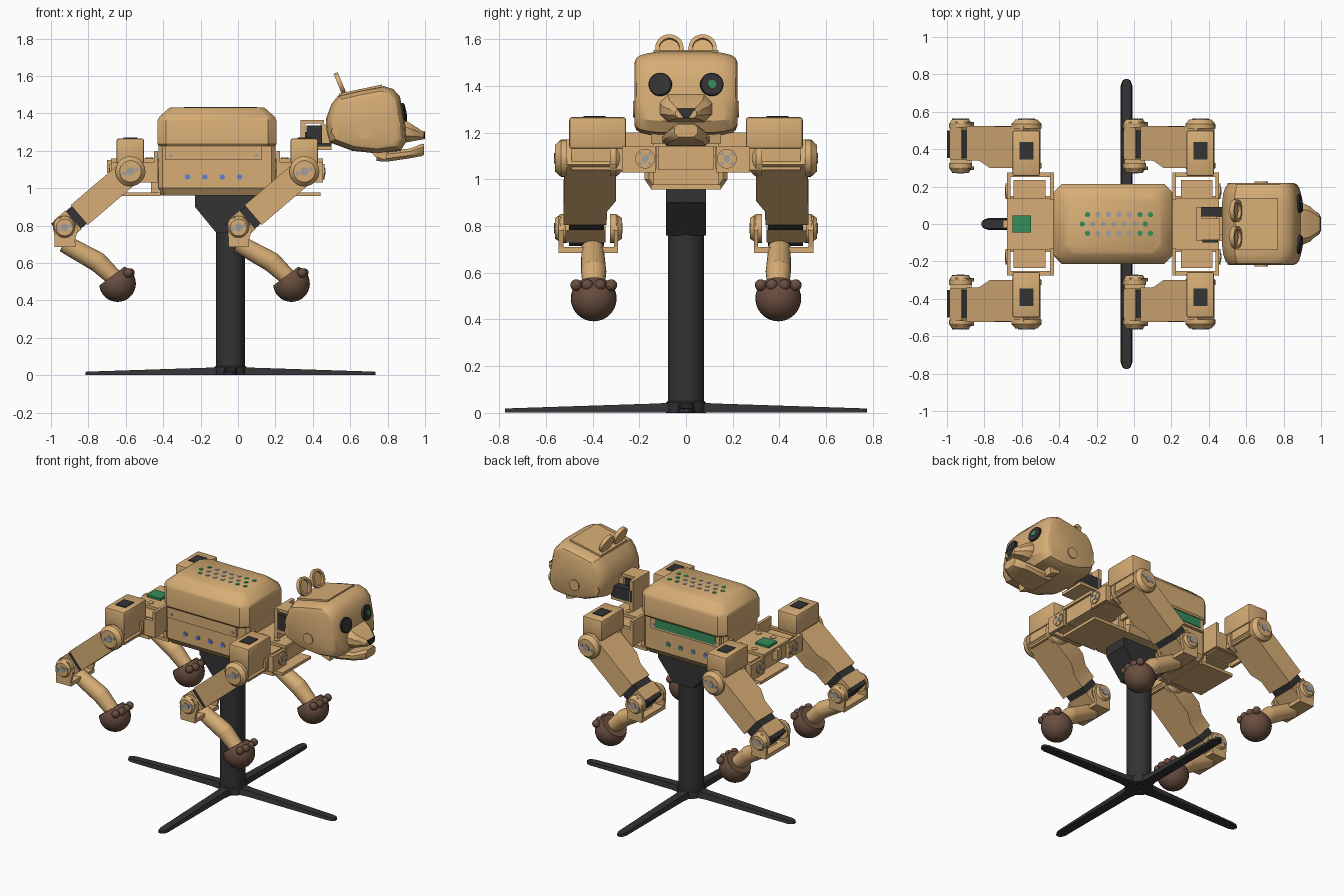
import bpy, bmesh, math
from mathutils import Vector as V, Matrix

cube = bpy.data.objects.get("Cube")
if cube:
    bpy.data.objects.remove(cube, do_unlink=True)


def material(name, r, g, b):
    m = bpy.data.materials.new(name)
    m.use_nodes = True
    m.diffuse_color = (r, g, b, 1)
    m.node_tree.nodes["Principled BSDF"].inputs["Base Color"].default_value = (r, g, b, 1)
    return m


TAN = material("tan plastic", .68, .42, .18)
DARK = material("charcoal", .033, .033, .035)
BROWN = material("brown rubber", .14, .075, .05)
GREEN = material("circuit green", .035, .27, .1)
BLUE = material("light blue", .12, .2, .68)
GREY = material("metal grey", .36, .35, .34)


def finish(name, bm, mat):
    bmesh.ops.recalc_face_normals(bm, faces=bm.faces)
    me = bpy.data.meshes.new(name)
    bm.to_mesh(me)
    bm.free()
    me.materials.append(mat)
    return link(name, me)


def link(name, me):
    ob = bpy.data.objects.new(name, me)
    bpy.context.collection.objects.link(ob)
    return ob


def loft(name, rings, mat, bevel=0):
    bm = bmesh.new()
    loops = [[bm.verts.new(p) for p in ring] for ring in rings]
    n = len(rings[0])
    for a, b in zip(loops, loops[1:]):
        for i in range(n):
            bm.faces.new((a[i], a[(i + 1) % n], b[(i + 1) % n], b[i]))
    bm.faces.new(loops[0])
    bm.faces.new(loops[-1])
    if bevel:
        bmesh.ops.recalc_face_normals(bm, faces=bm.faces)
        bmesh.ops.bevel(bm, geom=bm.edges[:], offset=bevel, segments=2, profile=.5, affect='EDGES')
    return finish(name, bm, mat)


def box(name, x, y, z, mat=TAN, bevel=0):
    return loft(name, [[(x[0], y[0], h), (x[1], y[0], h), (x[1], y[1], h), (x[0], y[1], h)] for h in z],
                mat, bevel)


def prism(name, profile, y, mat=TAN):
    return loft(name, [[(px, d, pz) for px, pz in profile] for d in y], mat)


def lathe(name, origin, axis, profile, mat=TAN, n=28):
    """Round part: profile holds (distance along axis, radius)."""
    q = V(axis).to_track_quat('Z', 'Y')
    angles = [2 * math.pi * i / n for i in range(n)]
    return loft(name, [[V(origin) + q @ V((r * math.cos(a), r * math.sin(a), d)) for a in angles]
                       for d, r in profile], mat)


def ball(name, c, r, mat, cut=None):
    bm = bmesh.new()
    bmesh.ops.create_uvsphere(bm, u_segments=28, v_segments=16, radius=r)
    if cut:
        bmesh.ops.bisect_plane(bm, geom=bm.verts[:] + bm.edges[:] + bm.faces[:], plane_co=V(cut[0]),
                               plane_no=V(cut[1]), clear_outer=True)
        bmesh.ops.holes_fill(bm, edges=[e for e in bm.edges if e.is_boundary])
    bmesh.ops.translate(bm, verts=bm.verts, vec=V(c))
    return finish(name, bm, mat)


def octagon(hu, hv, c):
    return [(hu, c - hv), (hu, hv - c), (hu - c, hv), (c - hu, hv),
            (-hu, hv - c), (-hu, c - hv), (c - hu, -hv), (hu - c, -hv)]


def mirrored(parts, axis, centre=0, label="right"):
    """Copy parts mirrored in x or y, with the faces kept outward."""
    s = Matrix.Scale(-1, 4, V((1, 0, 0)) if axis == 'x' else V((0, 1, 0)))
    shift = V((2 * centre, 0, 0)) if axis == 'x' else V()
    out = []
    for o in parts:
        me = o.data.copy()
        me.transform(Matrix.Translation(shift) @ s)
        me.flip_normals()
        out.append(link(label + "_" + o.name, me))
    return out


# Stand
CX = -.04
lathe("stand_column", (CX, 0, 0), (0, 0, 1), [(.01, .05), (0, .05), (0, .085), (.045, .085), (.05, .078), (.8, .078)], DARK, 36)
for k in range(4):
    turn = Matrix.Translation((CX, 0, 0)) @ Matrix.Rotation(k * math.pi / 2, 4, 'Z')
    arm = [(.04, .045, .045), (.13, .032, .04), (.74, .031, .02), (.765, .022, .019), (.775, .01, .018)]
    loft("stand_arm", [[turn @ V((d, s * w, z)) for s, z in ((-1, .002), (1, .002), (.8, h), (-.8, h))]
                       for d, w, h in arm], DARK)
prism("stand_cradle", [(-.23, .965), (.15, .965), (.15, .9), (.035, .76), (-.115, .76), (-.23, .9)],
      (-.085, .085), DARK)

# Torso and shell
BX = -.112
loft("torso", [[(BX + u, v, z) for u, v in octagon(hx, hy, .02)]
               for z, hx, hy in ((.96, .30, .15), (1.0, .312, .178), (1.21, .312, .178), (1.24, .312, .178))], TAN)
loft("back_shell", [[(BX + u, v, z) for u, v in octagon(hx, hy, .045)]
                    for z, hx, hy in ((1.225, .312, .208), (1.235, .318, .215), (1.36, .318, .215),
                                      (1.38, .31, .207), (1.425, .26, .162), (1.432, .25, .152))], TAN)
for s in (-1, 1):
    box("shell_flap", (-.39, .125), sorted((s * .17, s * .2)), (1.15, 1.23))
    for k in range(4):
        spot = (-.27 + .093 * k, s * .175, 1.06)
        lathe("side_port", spot, (0, s, 0), [(0, .017), (.008, .017)], GREY, 16)
        lathe("side_light", spot, (0, s, 0), [(0, .012), (.01, .012)], GREEN if s > 0 and k > 1 else BLUE, 12)
    for x in (-.36, .1):
        lathe("flap_screw", (x, s * .2, 1.175), (0, s, 0), [(0, .01), (.004, .01)], GREY, 12)
box("circuit_board", (-.36, .09), (.195, .205), (1.165, 1.222), GREEN)
for row in (-1, 0, 1):
    for i in range(7):
        lathe("vent_hole", (-.248 - .028 * (row == 0) + .056 * i, row * .05, 1.43), (0, 0, 1),
              [(0, .014), (.005, .014)], GREEN if i in (0, 5 + (row == 0), 6) else GREY, 14)
for y in (-.11, .11):
    box("chest_light", (.19, .206), (y - .027, y + .027), (.985, 1.02), BLUE)
for y in (-.03, .03):
    lathe("chest_lamp", (.19, y, 1.0), (1, 0, 0), [(0, .018), (.016, .018)], BLUE, 16)

# Shoulder frame, mirrored to the hips
frame = [box("frame_floor", (.19, .44), (-.15, .15), (.957, .977)),
         box("frame_roof", (.19, .455), (-.14, .14), (1.14, 1.16)),
         box("frame_core", (.19, .44), (-.12, .12), (1.04, 1.14)),
         box("frame_web", (.2, .24), (-.14, .14), (.97, 1.1))]
for s in (-1, 1):
    frame += [box("roll_servo", (.25, .42), sorted((s * .125, s * .235)), (1.045, 1.135), DARK if s > 2 else TAN),
              box("bracket_side", (.215, .455), sorted((s * .25, s * .275)), (1.03, 1.14)),
              box("bracket_front", (.435, .455), sorted((s * .13, s * .275)), (1.03, 1.14)),
              box("bracket_rear", (.205, .225), sorted((s * .13, s * .275)), (1.03, 1.2)),
              lathe("roll_horn", (.455, s * .175, 1.088), (1, 0, 0), [(0, .042), (.008, .042)]),
              lathe("horn_hub", (.46, s * .175, 1.088), (1, 0, 0), [(0, .016), (.007, .016)], GREY, 16)]
    for a in range(4):
        t = math.pi * (a / 2 + .25)
        frame.append(lathe("horn_screw", (.46, s * .175 + .03 * math.cos(t), 1.088 + .03 * math.sin(t)),
                           (1, 0, 0), [(0, .008), (.006, .008)], GREY, 10))
    for x in (.25, .36):
        frame.append(lathe("roof_rivet", (x, s * .1, 1.16), (0, 0, 1), [(0, .02), (.004, .02)], TAN, 16))
mirrored(frame, 'x', BX, "hip")
box("rear_sensor", (-.65, -.55), (-.045, .045), (1.15, 1.175), GREEN)
box("tail_stub", (-.7, -.66), (-.022, .022), (1.08, 1.15))

# One leg
S, K = V((.355, 0, 1.09)), V((.003, 0, .79))
U = (K - S).normalized()
N = V((-U.z, 0, U.x))


def limb(name, plan, half, mat):
    return loft(name, [[S + U * t + N * h + V((0, y, 0)) for t, y in plan] for h in (-half, half)], mat)


leg = [box("hip_box", (.28, .428), (.256, .5), (1.13, 1.266), TAN, .012),
       box("hip_core", (.29, .42), (.256, .49), (1.04, 1.14)),
       box("hip_servo_face", (.318, .393), (.345, .438), (1.26, 1.27), DARK),
       limb("thigh", [(-.04, .3), (-.04, .52), (.36, .525), (.36, .34), (.27, .338), (.2, .3)], .07, TAN),
       limb("thigh_servo", [(.3, .352), (.3, .5), (.505, .5), (.505, .352)], .062, DARK),
       limb("thigh_cover", [(.4, .345), (.4, .515), (.48, .515), (.48, .345)], .066, TAN)]
for name, p, r in (("hip", S, .08), ("knee", K, .062)):
    for y, s in ((.51, 1), (.325, -1)):
        spot = (p.x, y, p.z)
        leg += [lathe(name + "_disc", spot, (0, s, 0), [(0, r), (.025, r), (.05, r * .72)]),
                lathe(name + "_hub", spot, (0, s, 0), [(.04, .022), (.054, .022)], GREY, 16)]
        for d in (-.035, .035):
            leg.append(lathe(name + "_screw", (p.x + d, y, p.z + d * .3), (0, s, 0),
                             [(.04, .011), (.053, .011)], GREY, 10))
shin_plate = [(-.05, .695), (-.055, .8), (-.02, .845), (.04, .84), (.075, .78), (.05, .695)]
leg += [prism("shin_plate", shin_plate, y) for y in ((.525, .545), (.29, .308))]
leg += [box("shin_base", (-.05, .06), (.29, .545), (.685, .71))]
knots = [V((.0, .4, .705)), V((.18, .395, .605)), V((.27, .395, .52))]
for a, b, r1, r2 in ((knots[0], knots[1], .048, .054), (knots[1], knots[2], .054, .045)):
    leg.append(lathe("shin", a, b - a, [(0, r1), ((b - a).length, r2)]))
leg.append(ball("shin_bend", knots[1], .054, TAN))
FX, FZ = .286, .49
leg.append(ball("foot", (FX, .395, FZ), .098, BROWN, ((-.03, 0, .04), (-.6, 0, .8))))
for y in (-.075, -.027, .027, .075):
    leg.append(ball("toe", (FX + .072 - abs(y) * .2, .395 + y, .547), .025, BROWN))

# Four legs
for ob in leg[:]:
    me = ob.data.copy()
    me.transform(Matrix.Translation((-.93, 0, 0)))
    leg.append(link("rear_" + ob.name, me))
mirrored(leg, 'y')

# Neck
box("neck_post", (.335, .36), (-.09, .09), (1.15, 1.365))
box("neck_servo", (.365, .45), (-.1, .02), (1.235, 1.335), DARK)
box("neck_side_servo", (.34, .5), (.04, .09), (1.22, 1.3), DARK)
box("neck_tray", (.335, .5), (-.09, .09), (1.205, 1.225))
box("neck_cap", (.335, .46), (-.085, .03), (1.345, 1.365))
box("neck_link", (.44, .56), (-.06, .04), (1.24, 1.34))

# Head
side = [(.475, 1.3), (.47, 1.37), (.5, 1.45), (.535, 1.495), (.65, 1.522), (.78, 1.546), (.83, 1.53),
        (.866, 1.49), (.88, 1.42), (.893, 1.35), (.9, 1.25), (.87, 1.2), (.75, 1.185), (.61, 1.2), (.49, 1.245)]
widths = [(.22, .76), (.212, .86), (.195, .92), (.16, .97), (.11, 1)]
stations = [(-y, k) for y, k in widths] + [(y, k) for y, k in reversed(widths)]
loft("head", [[(.69 + (x - .69) * k, y, 1.36 + (z - 1.36) * k) for x, z in side] for y, k in stations], TAN)
prism("head_panel", [(.54, 1.49), (.54, 1.506), (.77, 1.554), (.77, 1.54)], (-.14, .14))


def muzzle(name, stations, mat=TAN):
    loft(name, [[(x, u, (lo + hi) / 2 + v) for u, v in octagon(w, (hi - lo) / 2, (hi - lo) * .3)]
                for x, w, lo, hi in stations], mat)


muzzle("snout", [(.84, .115, 1.23, 1.38), (.9, .112, 1.245, 1.36), (.94, .095, 1.252, 1.335), (.995, .045, 1.262, 1.3)])
muzzle("jaw", [(.74, .1, 1.145, 1.21), (.8, .1, 1.142, 1.2), (.92, .088, 1.16, 1.212), (.985, .06, 1.172, 1.238), (.995, .05, 1.18, 1.236)])
loft("nose", [[(x, -.04, 1.302), (x, .04, 1.302), (x, .012, 1.262), (x, -.012, 1.262)] for x in (.97, 1.0)], DARK)

for s in (-1, 1):
    look = V((1, .12 * s, .18)).normalized()
    eye = V((.882, s * .11, 1.405))
    lathe("eye", eye, look, [(-.03, .05), (.01, .05), (.013, .046)], DARK, 32)
    if s > 0:
        lathe("pupil", eye, look, [(0, .018), (.017, .018)], GREEN, 16)
    lathe("ear", (.545, s * .071, 1.56), (.92, 0, .38), [(-.012, .06), (.012, .06), (.012, .043), (-.004, .043)])
    lathe("jaw_hinge", (.68, s * .205, 1.3), (0, s, 0), [(0, .036), (.022, .036)])
    lathe("neck_hinge", (.53, s * .17, 1.305), (0, s, 0), [(0, .03), (.048, .03)])
    prism("jaw_arm", [(.65, 1.3), (.71, 1.3), (.8, 1.2), (.79, 1.15), (.73, 1.17)], sorted((s * .095, s * .15)))

# Smooth round faces, keep hard edges
bpy.ops.object.select_all(action='DESELECT')
for ob in bpy.context.scene.objects:
    if ob.type == 'MESH':
        ob.select_set(True)
        bpy.context.view_layer.objects.active = ob
bpy.ops.object.shade_smooth_by_angle(angle=math.radians(32))
